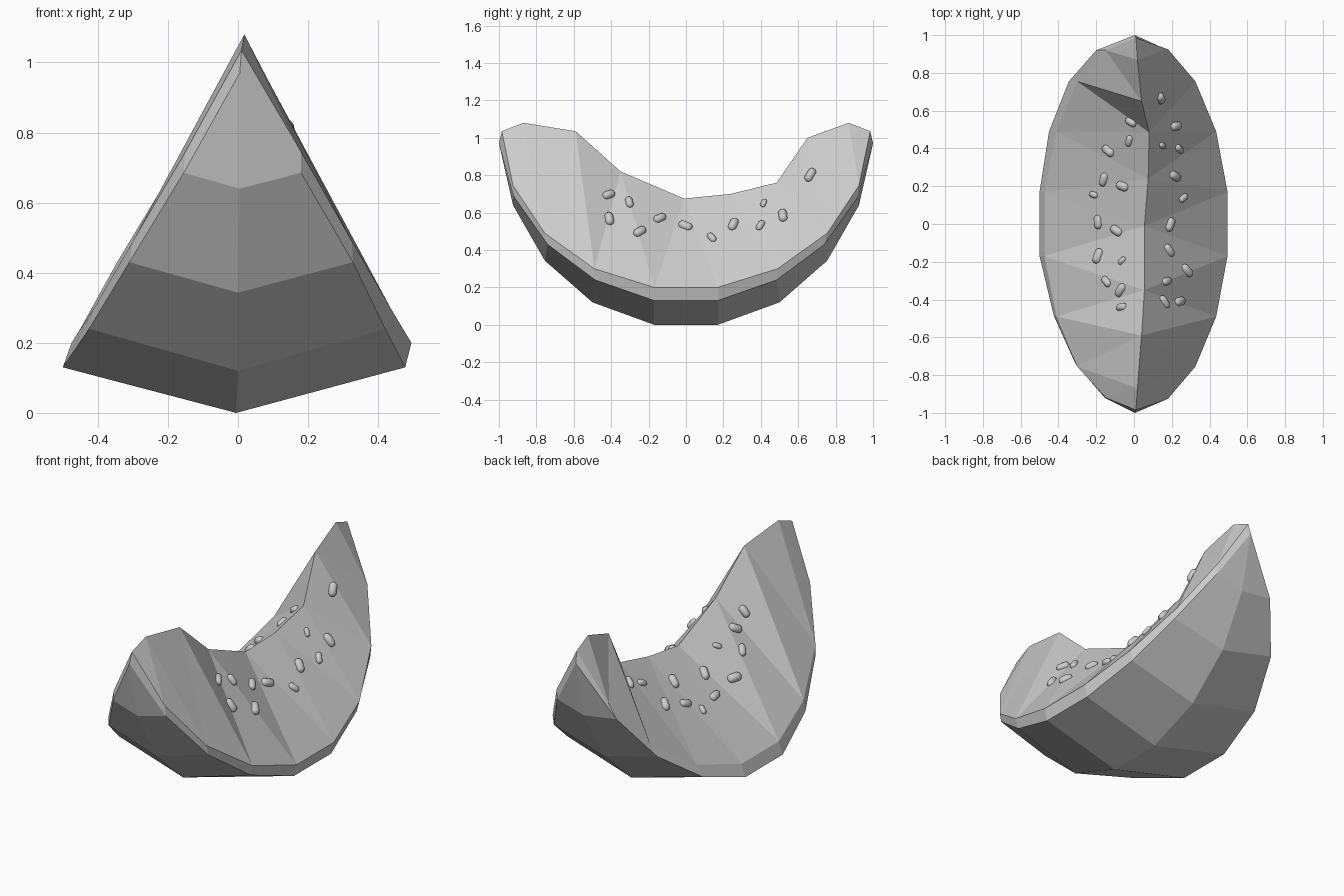
import bpy, bmesh, math
from mathutils import Vector, Matrix
from mathutils.bvhtree import BVHTree

if "Cube" in bpy.data.objects:
    bpy.data.objects.remove(bpy.data.objects["Cube"])


def make_object(name, verts, faces):
    bm = bmesh.new()
    vs = [bm.verts.new(v) for v in verts]
    for f in faces:
        bm.faces.new([vs[i] for i in f])
    bmesh.ops.remove_doubles(bm, verts=bm.verts, dist=1e-4)
    bmesh.ops.dissolve_degenerate(bm, edges=bm.edges, dist=1e-4)
    bmesh.ops.recalc_face_normals(bm, faces=bm.faces)
    mesh = bpy.data.meshes.new(name)
    bm.to_mesh(mesh)
    bm.free()
    ob = bpy.data.objects.new(name, mesh)
    bpy.context.collection.objects.link(ob)
    return ob


def both_ends(half, other=None):
    """Half profile (x, y, z) from middle to tip -> full line from -y to +y."""
    other = other or half
    return [(x, -y, z) for x, y, z in reversed(half)] + list(other)


# Long edge lines of the slice, each with ten points from tip to tip
low_tip, top_tip = (0.005, 1.0, 0.97), (0.01, 0.985, 1.035)
keel = both_ends([(-0.005, .17, 0), (0, .5, .12), (0, .755, .343), (0.005, .925, .64), low_tip])
low_right = both_ends([(.477, .17, .13), (.42, .485, .24), (.328, .74, .43), (.18, .92, .685), low_tip])
low_left = both_ends([(-.5, .17, .13), (-.425, .485, .24), (-.31, .74, .43), (-.155, .92, .685), low_tip],
                     [(-.5, .17, .13), (-.45, .49, .24), (-.345, .755, .43), (-.2, .92, .67), low_tip])
up_right = both_ends([(.495, .17, .2), (.435, .49, .3), (.325, .755, .49), (.18, .925, .745), top_tip])
up_left = both_ends([(-.475, .17, .2), (-.41, .49, .3), (-.3, .755, .49), (-.15, .92, .745), top_tip])
# Bitten top ridge
crest = [(.01, -.985, 1.035), (.018, -.87, 1.08), (.04, -.59, 1.035), (.055, -.35, .82),
         (.055, -.01, .675), (.075, .24, .70), (.08, .485, .76), (.04, .65, 1.0),
         (.018, .87, 1.08), (.01, .985, 1.035)]


def strips(lines, triangles):
    """Bridge neighbouring lines; triangles gives (line a, line b) cut diagonally."""
    n = len(lines[0])
    verts = [p for line in lines for p in line]
    faces = []
    for k in range(len(lines) - 1):
        for i in range(n - 1):
            a, b, c, d = k*n + i, k*n + i + 1, (k+1)*n + i + 1, (k+1)*n + i
            if triangles and k == 0:      # rim -> crest
                faces += [(a, b, d), (b, c, d)]
            elif triangles:               # crest -> rim
                faces += [(a, b, c), (a, c, d)]
            else:
                faces.append((a, b, c, d))
    return verts, faces


# Rind: two outer strips and a narrow band on each side
make_object("rind", *strips([up_left, low_left, keel, low_right, up_right], False))

# Flesh: two faceted faces meeting at the bitten ridge
verts, faces = strips([up_left, crest, up_right], True)
make_object("flesh", verts, faces)
flesh_tree = BVHTree.FromPolygons([Vector(v) for v in verts], faces)

# Seeds: x, y, heading in degrees, size
seeds = [
    (.14, .665, 110, 1), (.22, .518, 10, 1), (.15, .415, 150, .65), (.238, .398, 135, .8),
    (.215, .253, 150, 1), (.26, .138, 40, .8), (.19, -.003, 70, 1), (.185, -.14, 125, .95),
    (.28, -.247, 130, 1), (.172, -.303, 20, .85), (.16, -.413, 125, .95), (.24, -.41, 15, 1),
    (-.015, .54, 150, .9), (-.025, .44, 75, .8), (-.135, .387, 140, 1), (-.16, .235, 75, .95),
    (-.06, .2, 160, 1), (-.213, .155, 160, .7), (-.19, .01, 95, .95), (-.092, -.035, 145, 1),
    (-.063, -.195, 45, .65), (-.19, -.17, 70, 1.05), (-.145, -.305, 130, .9),
    (-.07, -.35, 60, 1), (-.065, -.44, 10, .9)]

bm = bmesh.new()
for x, y, heading, size in seeds:
    hit, n, _, _ = flesh_tree.ray_cast(Vector((x, y, 3)), Vector((0, 0, -1)))
    if n.z < 0:
        n = -n
    a = math.radians(heading)
    along = Vector((math.cos(a), math.sin(a), 0))
    along.z = -n.dot(along) / n.z
    along.normalize()
    side = n.cross(along)
    frame = Matrix((side, n, along)).transposed().to_4x4()
    new = bmesh.ops.create_uvsphere(bm, u_segments=10, v_segments=7, radius=.024 * size)["verts"]
    for v in new:      # stretch the ball into a capsule
        v.co.z += math.copysign(.016 * size, v.co.z)
        v.co = Matrix.Translation(hit) @ frame @ v.co
mesh = bpy.data.meshes.new("seeds")
bm.to_mesh(mesh)
bm.free()
mesh.shade_smooth()
bpy.context.collection.objects.link(bpy.data.objects.new("seeds", mesh))
